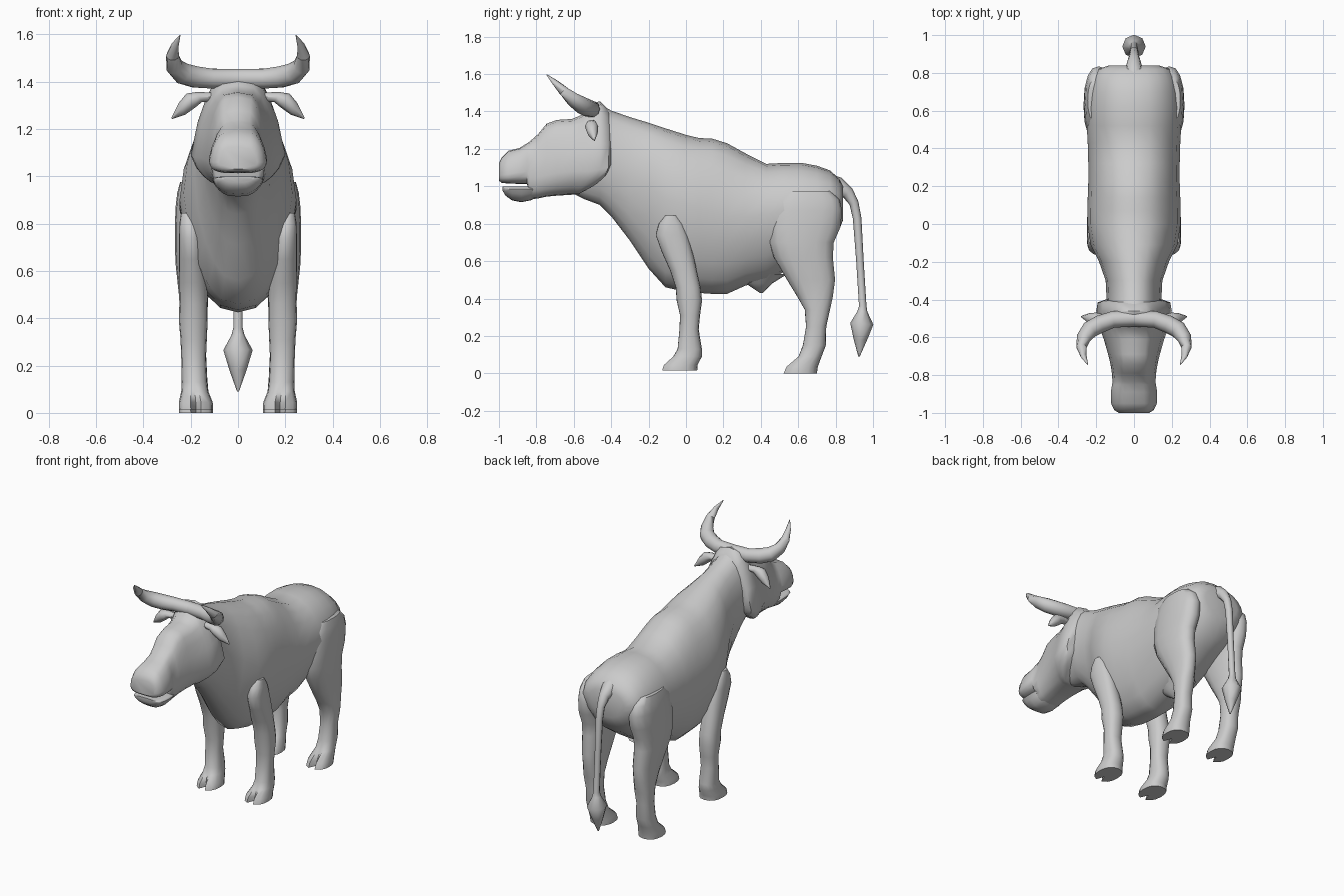
import bpy, bmesh, math
from mathutils import Vector

grey = bpy.data.materials.new("hide grey")
grey.diffuse_color = (0.6, 0.6, 0.6, 1)


def loft(name, rings, mirror=False, angle=50):
    """Skin a list of closed rings, cap both ends, optionally mirror across x."""
    bm = bmesh.new()
    rows = [[bm.verts.new(p) for p in r] for r in rings]
    n = len(rows[0])
    for a, b in zip(rows, rows[1:]):
        for i in range(n):
            bm.faces.new((a[i], a[(i + 1) % n], b[(i + 1) % n], b[i]))
    bm.faces.new(rows[0])
    bm.faces.new(rows[-1])
    bmesh.ops.recalc_face_normals(bm, faces=bm.faces)
    me = bpy.data.meshes.new(name)
    bm.to_mesh(me)
    bm.free()
    ob = bpy.data.objects.new(name, me)
    bpy.context.collection.objects.link(ob)
    me.materials.append(grey)
    bpy.ops.object.select_all(action='DESELECT')
    ob.select_set(True)
    bpy.context.view_layer.objects.active = ob
    bpy.ops.object.shade_smooth_by_angle(angle=math.radians(angle))
    if mirror:
        ob.modifiers.new("mirror", 'MIRROR')
    return ob


def power(v, p):
    return math.copysign(abs(v) ** p, v) if abs(v) > 1e-6 else 0.0


def section(y, top, bottom, w, zc, taper=0.0, low=None, px=0.85, pz=0.9, lean=0.0, n=20):
    """Upright cross-section, widest at zc; lean pulls the lower half forward."""
    pts = []
    for i in range(n):
        a = 2 * math.pi * i / n
        c, s = math.cos(a), math.sin(a)
        x, z = w * power(c, px), power(s, pz)
        x *= 1 - (low if low is not None and s < 0 else taper) * abs(s)
        h = top - zc if z > 0 else zc - bottom
        pts.append((x, y - lean * max(0, -z) ** 2, zc + z * h))
    return pts


def limb(rings, n=16):
    """Leg rings from (z, y_front, y_back, x_in, x_out, toe_notch)."""
    out = []
    for z, y0, y1, x0, x1, notch in rings:
        r = []
        for i in range(n):
            a = 2 * math.pi * i / n
            if i in (1, n - 1):             # tight pair beside the toe cleft
                a = math.copysign(0.25, math.sin(a))
            a -= math.pi / 2
            y = (y0 + y1) / 2 + (y1 - y0) / 2 * power(math.sin(a), 0.85)
            r.append(((x0 + x1) / 2 + (x1 - x0) / 2 * power(math.cos(a), 0.85),
                      y + (notch if i == 0 else 0), z))
        out.append(r)
    return out


def tube(path, n=10):
    """Rings of given radius about a path of (x, y, z, radius)."""
    pts = [Vector(p[:3]) for p in path]
    out = []
    for i, p in enumerate(pts):
        t = (pts[min(i + 1, len(pts) - 1)] - pts[max(i - 1, 0)]).normalized()
        # sideways parts keep one frame, centre parts stay symmetric
        sideways = abs(path[0][0] - path[-1][0]) > 0.1
        side = Vector((0, -0.6, 0.8)) if sideways else Vector((1, 0, 0))
        u = t.cross(side).normalized()
        v = t.cross(u)
        r = path[i][3]
        out.append([p + r * (math.cos(2 * math.pi * k / n) * u +
                             math.sin(2 * math.pi * k / n) * v) for k in range(n)])
    return out


# Body: neck, shoulders, barrel and rump
loft("body", [section(*r, taper=0.1, low=0.18) for r in [
    (-0.62, 1.33, 0.97, 0.08, 1.15), (-0.54, 1.38, 0.93, 0.11, 1.15),
    (-0.46, 1.44, 0.90, 0.14, 1.15), (-0.40, 1.405, 0.84, 0.145, 1.12),
    (-0.30, 1.37, 0.71, 0.15, 1.06), (-0.20, 1.34, 0.56, 0.185, 1.0),
    (-0.11, 1.31, 0.46, 0.23, 0.93), (0.0, 1.275, 0.435, 0.247, 0.90),
    (0.07, 1.258, 0.43, 0.247, 0.88),
    (0.14, 1.255, 0.425, 0.245, 0.86), (0.22, 1.23, 0.425, 0.242, 0.84),
    (0.32, 1.175, 0.47, 0.242, 0.84), (0.43, 1.12, 0.49, 0.245, 0.85),
    (0.52, 1.125, 0.54, 0.25, 0.87), (0.62, 1.125, 0.60, 0.25, 0.88),
    (0.70, 1.11, 0.65, 0.24, 0.89), (0.77, 1.085, 0.70, 0.22, 0.91),
    (0.82, 1.04, 0.77, 0.19, 0.92), (0.84, 1.0, 0.82, 0.13, 0.92)]])

# Belly point ahead of the hind legs
loft("belly_point", limb([(0.53, 0.26, 0.54, -0.10, 0.10, 0),
                          (0.48, 0.32, 0.46, -0.06, 0.06, 0),
                          (0.43, 0.395, 0.41, -0.012, 0.012, 0)]))

# Head: boxy muzzle, flat brow, broad poll and full cheeks
loft("head", [section(*r[:5], taper=r[5], low=r[6], lean=r[7], px=0.5, pz=0.8) for r in [
    (-1.0, 1.125, 1.03, 0.08, 1.06, 0.05, 0, 0), (-0.985, 1.155, 1.018, 0.105, 1.06, 0.1, 0, 0),
    (-0.95, 1.19, 1.015, 0.121, 1.065, 0.2, 0, 0), (-0.89, 1.205, 1.013, 0.123, 1.075, 0.25, 0, 0),
    (-0.85, 1.23, 1.013, 0.116, 1.08, 0.25, 0, 0), (-0.835, 1.24, 0.93, 0.114, 1.05, 0.25, 0.1, 0),
    (-0.79, 1.28, 0.935, 0.117, 1.05, 0.2, 0.15, 0), (-0.745, 1.335, 0.945, 0.124, 1.06, 0.2, 0.15, 0),
    (-0.69, 1.355, 0.95, 0.137, 1.07, 0.25, 0.2, 0), (-0.61, 1.36, 0.955, 0.16, 1.08, 0.28, 0.25, 0),
    (-0.55, 1.385, 0.955, 0.182, 1.08, 0.35, 0.3, 0.05),
    (-0.515, 1.44, 0.955, 0.192, 1.08, 0.42, 0.3, 0.08),
    (-0.46, 1.455, 0.955, 0.2, 1.09, 0.42, 0.3, 0.12), (-0.415, 1.41, 0.97, 0.192, 1.10, 0.45, 0.3, 0.14),
    (-0.40, 1.36, 1.0, 0.15, 1.12, 0.4, 0.3, 0.13)]])

# Lower jaw, leaving the mouth slit open
loft("lower_jaw", [section(*r, px=0.5, pz=0.8, low=0.35) for r in [
    (-0.98, 1.0, 0.975, 0.07, 0.992), (-0.965, 1.0, 0.95, 0.095, 0.988),
    (-0.93, 1.0, 0.925, 0.106, 0.985), (-0.88, 1.0, 0.915, 0.109, 0.985),
    (-0.83, 1.0, 0.925, 0.108, 0.985), (-0.78, 0.99, 0.95, 0.08, 0.98)]])

# Horns
loft("horns", tube([(0.0, -0.50, 1.413, 0.043), (0.11, -0.505, 1.413, 0.044),
                    (0.18, -0.53, 1.42, 0.047), (0.235, -0.56, 1.435, 0.046),
                    (0.268, -0.605, 1.465, 0.038), (0.277, -0.655, 1.51, 0.027),
                    (0.266, -0.70, 1.555, 0.016), (0.245, -0.745, 1.597, 0.002)]), mirror=True)

# Ears: flattened drooping leaves
ear = []
for x, y, z, h, d in [(0.10, -0.50, 1.335, 0.02, 0.02), (0.165, -0.505, 1.335, 0.021, 0.028),
                      (0.20, -0.505, 1.32, 0.03, 0.036), (0.237, -0.50, 1.285, 0.024, 0.028),
                      (0.28, -0.49, 1.245, 0.003, 0.003)]:
    ear.append([(x + 0.6 * h * math.sin(a), y + d * math.cos(a), z + h * math.sin(a))
                for a in (2 * math.pi * k / 8 for k in range(8))])
loft("ears", ear, mirror=True)

# Front legs with cloven hooves
loft("front_legs", limb([
    (0.015, -0.13, 0.06, 0.105, 0.25, 0.06), (0.045, -0.12, 0.062, 0.107, 0.25, 0.045),
    (0.09, -0.07, 0.085, 0.125, 0.24, 0.005), (0.13, -0.045, 0.085, 0.13, 0.238, 0),
    (0.235, -0.035, 0.068, 0.135, 0.24, 0), (0.31, -0.032, 0.075, 0.132, 0.243, 0),
    (0.39, -0.05, 0.086, 0.128, 0.25, 0), (0.46, -0.055, 0.078, 0.128, 0.248, 0),
    (0.55, -0.085, 0.058, 0.13, 0.25, 0), (0.65, -0.13, 0.035, 0.14, 0.25, 0),
    (0.74, -0.162, 0.01, 0.15, 0.25, 0), (0.80, -0.145, -0.015, 0.16, 0.248, 0),
    (0.845, -0.11, -0.05, 0.18, 0.24, 0)]), mirror=True)

# Hind legs with broad thighs
loft("hind_legs", limb([
    (0.0, 0.52, 0.70, 0.105, 0.25, 0.06), (0.035, 0.535, 0.705, 0.107, 0.25, 0.045),
    (0.09, 0.60, 0.725, 0.125, 0.24, 0.005), (0.15, 0.625, 0.748, 0.13, 0.238, 0),
    (0.25, 0.642, 0.75, 0.135, 0.238, 0), (0.34, 0.635, 0.77, 0.13, 0.245, 0),
    (0.41, 0.595, 0.785, 0.13, 0.243, 0), (0.50, 0.54, 0.797, 0.125, 0.25, 0),
    (0.62, 0.47, 0.785, 0.12, 0.263, 0), (0.70, 0.445, 0.79, 0.115, 0.267, 0),
    (0.78, 0.44, 0.825, 0.11, 0.267, 0), (0.87, 0.455, 0.835, 0.11, 0.264, 0),
    (0.93, 0.48, 0.82, 0.12, 0.257, 0), (0.975, 0.54, 0.77, 0.15, 0.245, 0)]), mirror=True)

# Tail with pointed tuft
loft("tail", tube([
    (0, 0.74, 1.02, 0.055), (0, 0.81, 1.0, 0.05), (0, 0.865, 0.965, 0.034),
    (0, 0.898, 0.91, 0.025), (0, 0.915, 0.83, 0.023), (0, 0.93, 0.60, 0.02),
    (0, 0.945, 0.36, 0.02), (0, 0.943, 0.33, 0.027), (0, 0.94, 0.265, 0.062),
    (0, 0.932, 0.18, 0.036), (0, 0.925, 0.09, 0.004)], n=8))
